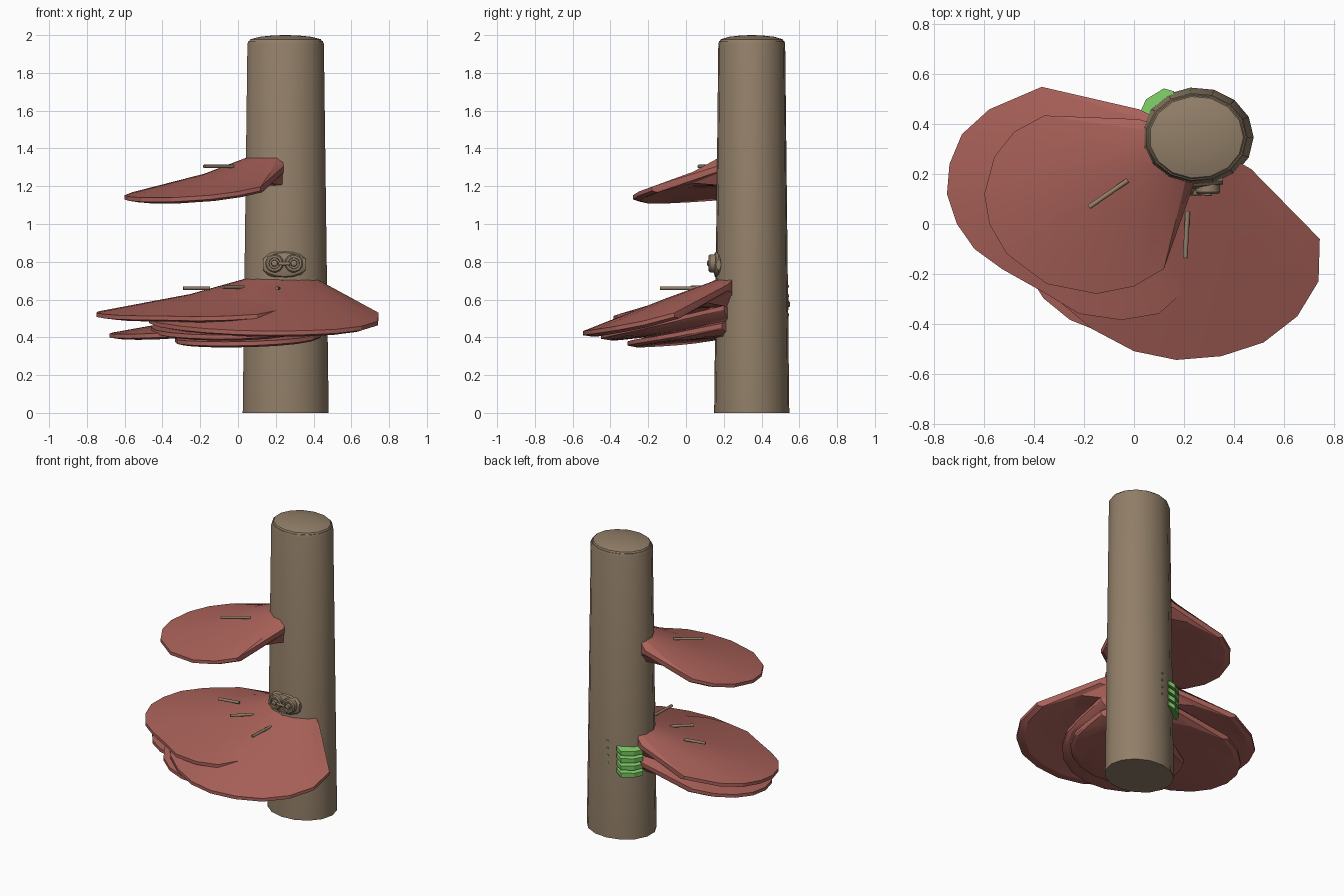
import bpy, bmesh, math
from mathutils import Vector

if "Cube" in bpy.data.objects:
    bpy.data.objects.remove(bpy.data.objects["Cube"])

CX, CY = 0.25, 0.348           # trunk axis
RX, RY = 0.23, 0.2             # trunk radii at the ground


def material(name, rgb):
    m = bpy.data.materials.new(name)
    m.diffuse_color = (*rgb, 1)
    m.use_nodes = True
    m.node_tree.nodes["Principled BSDF"].inputs["Base Color"].default_value = m.diffuse_color
    return m


BARK = material("bark_brown", (0.285, 0.21, 0.138))
CAP = material("shelf_red", (0.40, 0.12, 0.10))
MOSS = material("leaf_green", (0.19, 0.55, 0.12))


def make(name, verts, faces, mat, angle=None):
    me = bpy.data.meshes.new(name)
    me.from_pydata([tuple(v) for v in verts], [], faces)
    bm = bmesh.new()
    bm.from_mesh(me)
    bmesh.ops.recalc_face_normals(bm, faces=bm.faces)
    bm.to_mesh(me)
    bm.free()
    me.materials.append(mat)
    ob = bpy.data.objects.new(name, me)
    bpy.context.collection.objects.link(ob)
    if angle:
        bpy.ops.object.select_all(action='DESELECT')
        ob.select_set(True)
        bpy.context.view_layer.objects.active = ob
        bpy.ops.object.shade_smooth_by_angle(angle=math.radians(angle))
    return ob


def loft(name, rings, mat, angle=None):
    """Skin a stack of equal closed rings and cap both ends."""
    n = len(rings[0])
    verts = [v for r in rings for v in r]
    faces = [(k * n + i, k * n + (i + 1) % n, (k + 1) * n + (i + 1) % n, (k + 1) * n + i)
             for k in range(len(rings) - 1) for i in range(n)]
    faces += [tuple(range(n)), tuple((len(rings) - 1) * n + i for i in range(n))]
    return make(name, verts, faces, mat, angle)


def on_trunk(deg, f, z):
    a = math.radians(deg)
    return Vector((CX + RX * f * math.cos(a), CY + RY * f * math.sin(a), z))


def rod(name, a, b, r, mat, n=8, angle=60):
    """Cylinder between two points."""
    a, b = Vector(a), Vector(b)
    q = (b - a).to_track_quat('Z', 'Y')
    circle = [q @ Vector((r * math.cos(t), r * math.sin(t), 0))
              for t in (2 * math.pi * i / n for i in range(n))]
    return loft(name, [[a + c for c in circle], [b + c for c in circle]], mat, angle)


# Trunk with a slightly domed top
profile = [(1, 0), (0.89, 1.953), (0.865, 1.968), (0.845, 1.968), (0.82, 1.978), (0.6, 1.991),
           (0.3, 1.998), (0.03, 2.0)]
loft("trunk", [[on_trunk(i * 24, f, z) for i in range(15)] for f, z in profile], BARK, 30)


def shelf(name, outline, hub_z, tip_z, tilt, tip_y, drop=0.15, dish=0.5, power=1.3):
    """Bracket fungus: top falling from the trunk to a thin rim, underside following it."""
    axis = Vector((CX, CY))
    pts = [Vector(p) for p in outline]
    dmax = max((p - axis).length for p in pts)
    rings = [[] for _ in range(7)]
    for p in pts:
        d = p - axis
        u = Vector((d.x / RX, d.y / RY)).normalized()
        hub = axis + Vector((u.x * RX, u.y * RY)) * 0.85
        z = tip_z + (hub_z - tip_z) * (1 - d.length / dmax) ** power + tilt * (p.y - tip_y)
        m, i = hub.lerp(p, 0.4), hub.lerp(p, 0.92)
        mz = hub_z + (z - hub_z) * dish
        column = [(*hub, hub_z), (*m, mz), (*p, z), (*p, z - 0.022), (*i, z - 0.03),
                  (*m, mz - 0.06), (*hub, hub_z - drop)]
        for ring, v in zip(rings, column):
            ring.append(v)
    n, k_max = len(pts), len(rings)
    faces = [(k * n + i, k * n + i + 1, (k + 1) * n + i + 1, (k + 1) * n + i)
             for k in range(k_max - 1) for i in range(n - 1)]
    # close the two ends and the back inside the trunk
    faces += [tuple(k * n for k in range(k_max)), tuple(k * n + n - 1 for k in range(k_max))]
    faces += [(i, i + 1, 6 * n + i + 1, 6 * n + i) for i in range(n - 1)]
    make(name, [v for r in rings for v in r], faces, CAP, 20)


def oval(cx, cy, rx, ry, start, end, n):
    """Open arc of an oval, used as a shelf outline."""
    return [(cx + rx * math.cos(a), cy + ry * math.sin(a))
            for a in (math.radians(start + (end - start) * i / (n - 1)) for i in range(n))]


shelf("upper_shelf",
      [(0.02, 0.42), (-0.36, 0.435), (-0.48, 0.37), (-0.56, 0.27), (-0.6, 0.12), (-0.58, 0.0),
       (-0.51, -0.12), (-0.35, -0.24), (-0.15, -0.28), (0.0, -0.25), (0.12, -0.18), (0.24, 0.16)],
      1.355, 1.15, 0.05, 0.1)
shelf("left_shelf",
      [(0.02, 0.46), (-0.37, 0.55), (-0.58, 0.46), (-0.69, 0.36), (-0.74, 0.24), (-0.75, 0.12),
       (-0.71, 0.0), (-0.64, -0.1), (-0.53, -0.18), (-0.37, -0.27), (-0.22, -0.36),
       (-0.05, -0.385), (0.1, -0.36), (0.2, -0.27), (0.25, 0.16)],
      0.715, 0.53, 0.06, 0.12, power=1.8)
shelf("front_shelf",
      [(0.47, 0.22), (0.745, -0.06), (0.74, -0.23), (0.655, -0.37), (0.52, -0.475),
       (0.35, -0.53), (0.17, -0.545), (0.0, -0.51), (-0.17, -0.42), (-0.3, -0.31),
       (-0.42, -0.15), (-0.47, 0.0), (-0.38, 0.15), (0.03, 0.3)],
      0.71, 0.437, 0.09, -0.5, dish=0.38)
shelf("low_left_shelf",
      [(0.03, 0.45)] + oval(-0.22, 0.12, 0.46, 0.37, 110, 330, 13) + [(0.28, 0.18)],
      0.58, 0.42, 0.02, 0.1, 0.13)
shelf("middle_shelf",
      [(0.04, 0.3)] + oval(-0.01, -0.05, 0.45, 0.4, 145, 365, 13) + [(0.44, 0.2)],
      0.55, 0.41, 0.1, -0.45, 0.12)
shelf("low_front_shelf",
      [(0.04, 0.3)] + oval(0.055, 0.0, 0.39, 0.31, 155, 370, 12) + [(0.43, 0.19)],
      0.5, 0.375, 0.05, -0.3, 0.1)

# Twigs lying on the shelves
for i, (a, b, z) in enumerate([((-0.18, 0.068), (-0.025, 0.175), 1.305),
                               ((0.205, -0.137), (0.215, 0.05), 0.66),
                               ((-0.29, 0.2), (-0.15, 0.23), 0.66),
                               ((-0.08, 0.03), (0.03, 0.13), 0.665)]):
    rod(f"twig_{i + 1}", (*a, z), (*b, z), 0.0095, BARK)

# Small burl with two ringed eyes on the trunk front
burl = []
for k in range(1, 8):
    t = math.pi * k / 8
    burl.append([(0.245 + 0.122 * math.cos(t),
                  0.172 + 0.033 * math.sin(t) * math.sin(s),
                  0.785 + 0.078 * math.sin(t) * math.cos(s))
                 for s in (2 * math.pi * i / 10 for i in range(10))])
loft("burl", burl, BARK, 30)


def eye_ring(cx, cz):
    spec = [(0.049, 0.165), (0.049, 0.128), (0.042, 0.12), (0.03, 0.12),
            (0.028, 0.132), (0.018, 0.132), (0.016, 0.115), (0.009, 0.112)]
    loft("eye_ring", [[(cx + r * math.cos(t), y, cz + r * math.sin(t))
                       for t in (2 * math.pi * i / 14 for i in range(14))]
                      for r, y in spec], BARK, 30)


for cx in (0.193, 0.296):
    eye_ring(cx, 0.792)
rod("eye_bridge", (0.215, 0.125, 0.79), (0.275, 0.125, 0.79), 0.01, BARK)

# Stack of little green brackets at the back left, sloping outwards
arc = [(157, 1.0), (155, 1.1), (139, 1.16), (120, 1.13), (113, 1.0), (118, 0.85), (150, 0.85)]
for i in range(4):
    z = 0.465 + 0.05 * i
    drop = [0.02 if f > 1 else 0 for _, f in arc]
    loft(f"green_bracket_{i + 1}",
         [[on_trunk(d, f, z - s) for (d, f), s in zip(arc, drop)],
          [on_trunk(d, f, z + 0.03 - s) for (d, f), s in zip(arc, drop)]], MOSS)

# Row of tiny pegs up the back
for i in range(4):
    z = 0.52 + 0.05 * i
    rod(f"back_peg_{i + 1}", on_trunk(97, 0.9, z), on_trunk(97, 0.995, z), 0.007, MOSS, 6)
